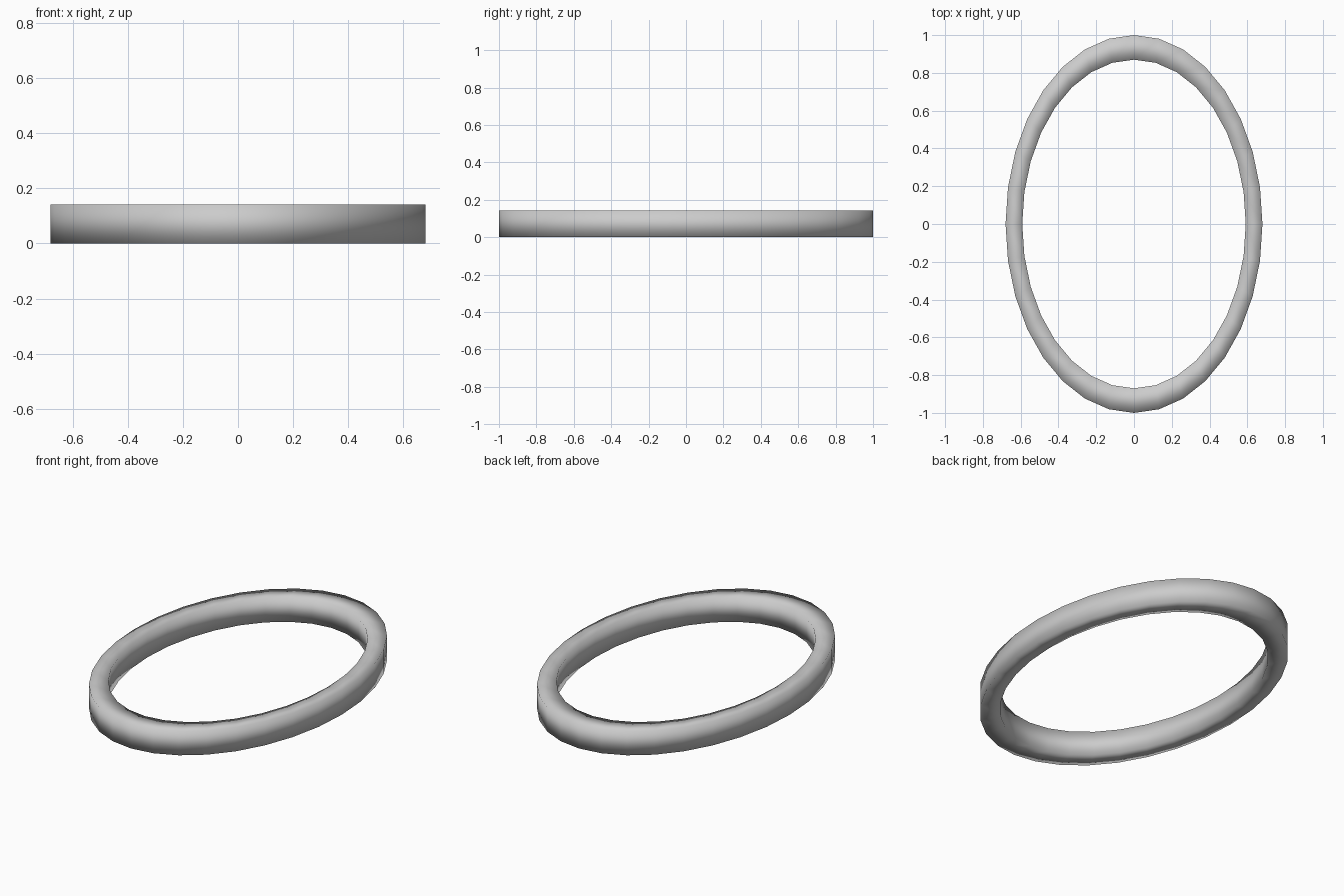
import bpy, bmesh, math

if "Cube" in bpy.data.objects:
    bpy.data.objects.remove(bpy.data.objects["Cube"])

SEGMENTS = 32
HEIGHT = 0.142
OUTER = 1.0
INNER = 0.87
X_SCALE = 0.68

# Rectangular cross-section swept around an ellipse
profile = [(OUTER, 0), (OUTER, HEIGHT), (INNER, HEIGHT), (INNER, 0)]

bm = bmesh.new()
rings = []
for i in range(SEGMENTS):
    a = 2 * math.pi * i / SEGMENTS
    rings.append([bm.verts.new((X_SCALE * r * math.cos(a), r * math.sin(a), z))
                  for r, z in profile])
for i in range(SEGMENTS):
    a, b = rings[i], rings[(i + 1) % SEGMENTS]
    for j in range(4):
        k = (j + 1) % 4
        bm.faces.new((a[j], b[j], b[k], a[k])).smooth = True
bmesh.ops.recalc_face_normals(bm, faces=bm.faces[:])

mesh = bpy.data.meshes.new("oval_ring")
bm.to_mesh(mesh)
bm.free()
ring = bpy.data.objects.new("oval_ring", mesh)
bpy.context.collection.objects.link(ring)
